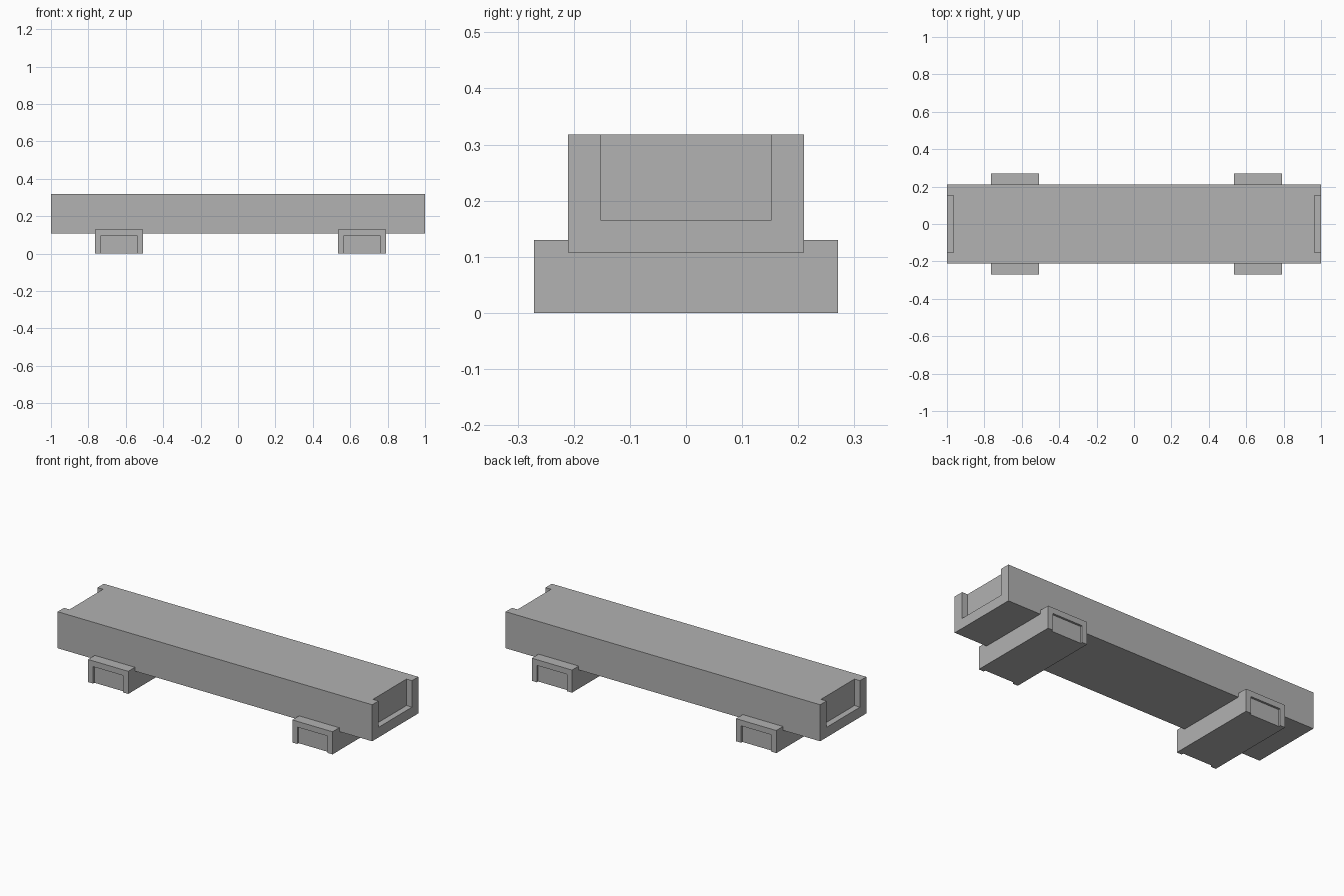
import bpy

cube = bpy.data.objects.get("Cube")
if cube:
    bpy.data.objects.remove(cube, do_unlink=True)

# Single grey material
grey = bpy.data.materials.new("plain_grey")
grey.use_nodes = True
colour = (0.445, 0.445, 0.445, 1)
grey.diffuse_color = colour
grey.node_tree.nodes["Principled BSDF"].inputs["Base Color"].default_value = colour


def box(name, x, y, z):
    """Box spanning the given (low, high) ranges."""
    spans = (x, y, z)
    bpy.ops.mesh.primitive_cube_add(size=1, location=[(a + b) / 2 for a, b in spans])
    ob = bpy.context.object
    ob.name = ob.data.name = name
    ob.scale = [b - a for a, b in spans]
    bpy.ops.object.transform_apply(location=False, rotation=False, scale=True)
    ob.data.materials.append(grey)
    return ob


def cut(target, x, y, z):
    """Carve a box-shaped recess out of the target."""
    cutter = box("cutter", x, y, z)
    cutter.hide_render = True
    mod = target.modifiers.new("recess", 'BOOLEAN')
    mod.operation = 'DIFFERENCE'
    mod.solver = 'EXACT'
    mod.object = cutter
    bpy.context.view_layer.objects.active = target
    bpy.ops.object.modifier_apply(modifier=mod.name)
    bpy.data.objects.remove(cutter, do_unlink=True)


# Long beam with a notch, open at the top, in each end
beam = box("beam", (-1, 1), (-0.21, 0.21), (0.108, 0.318))
for x in ((-1.1, -0.965), (0.965, 1.1)):
    cut(beam, x, (-0.152, 0.152), (0.166, 0.4))

# Cross feet with a shallow recess, open at the bottom, in each end
for name, cx in (("right_foot", -0.636), ("left_foot", 0.663)):
    foot = box(name, (cx - 0.128, cx + 0.128), (-0.271, 0.271), (0, 0.13))
    for y in ((-0.4, -0.259), (0.259, 0.4)):
        cut(foot, (cx - 0.096, cx + 0.096), y, (-0.1, 0.097))
